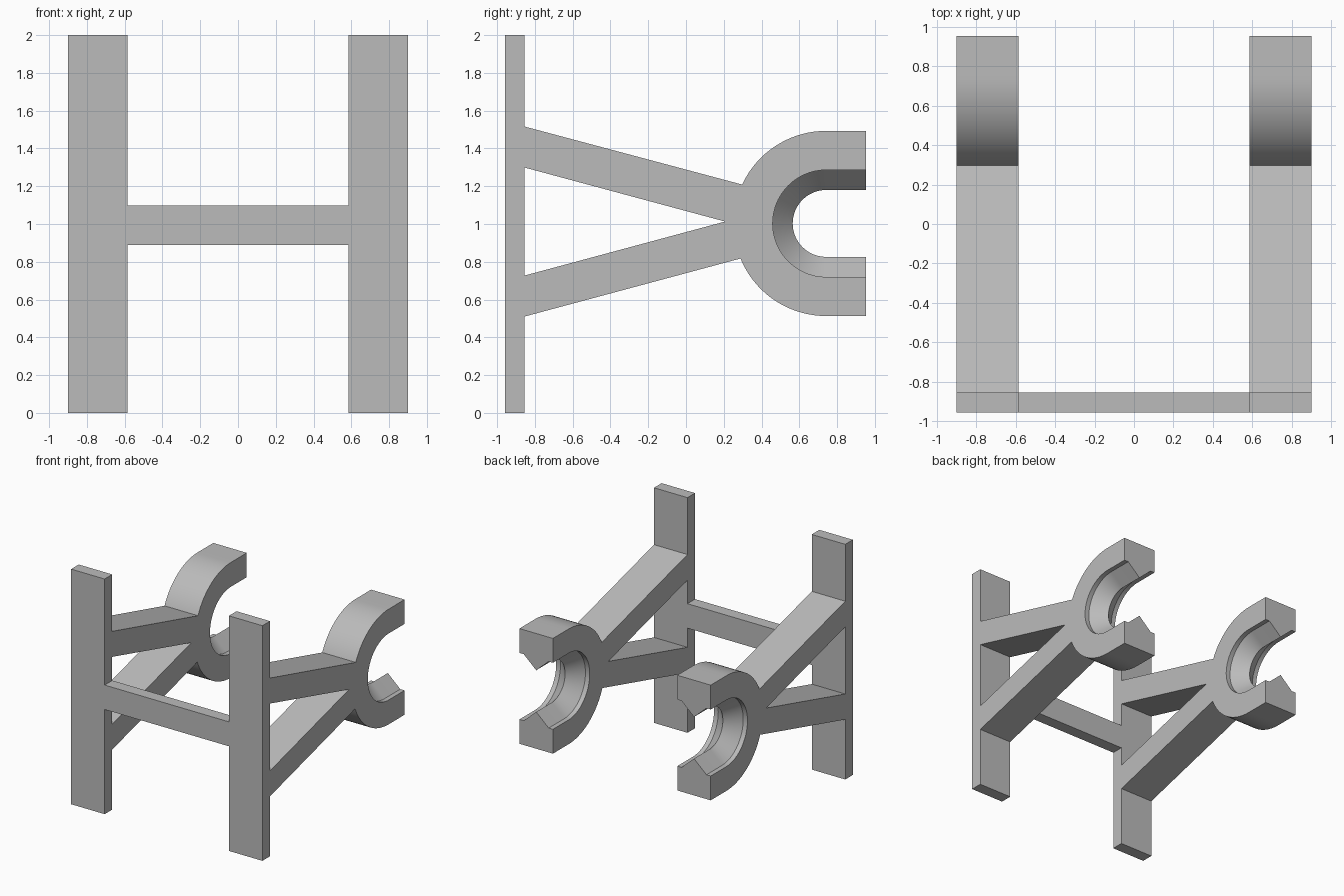
import bpy
import bmesh
from math import pi, sin, cos, asin, radians

cube = bpy.data.objects.get("Cube")
if cube:
    bpy.data.objects.remove(cube, do_unlink=True)

grey = bpy.data.materials.new("plain grey")
grey.use_nodes = True
grey.diffuse_color = (0.5, 0.5, 0.5, 1)
grey.node_tree.nodes["Principled BSDF"].inputs["Base Color"].default_value = (0.5, 0.5, 0.5, 1)

# Shared dimensions
OUT, IN = 0.9, 0.585            # side frame extents in x
MID, HALF = (OUT + IN) / 2, (OUT - IN) / 2
FRONT, PLATE_BACK, BACK = -0.957, -0.855, 0.953
HY, HZ = 0.742, 1.003           # hook centre
R_OUT, R_IN, R_RIDGE = 0.49, 0.283, 0.177
RIM = 0.04                      # flat rim beside the ridge
AZ = 1.013                      # middle height of the arms


def finish(name, bm):
    bmesh.ops.recalc_face_normals(bm, faces=bm.faces)
    mesh = bpy.data.meshes.new(name)
    bm.to_mesh(mesh)
    bm.free()
    mesh.materials.append(grey)
    obj = bpy.data.objects.new(name, mesh)
    bpy.context.collection.objects.link(obj)
    return obj


def prism(name, outline, x0, x1):
    """Extrude a (y, z) outline from x0 to x1."""
    bm = bmesh.new()
    face = bm.faces.new([bm.verts.new((x0, y, z)) for y, z in outline])
    ext = bmesh.ops.extrude_face_region(bm, geom=[face])
    moved = [v for v in ext["geom"] if isinstance(v, bmesh.types.BMVert)]
    bmesh.ops.translate(bm, verts=moved, vec=(x1 - x0, 0, 0))
    return finish(name, bm)


def slab(name, x0, x1, z0, z1):
    outline = [(FRONT, z0), (PLATE_BACK, z0), (PLATE_BACK, z1), (FRONT, z1)]
    return prism(name, outline, x0, x1)


def hook(name, cx):
    """Sweep a ridged section along a U-shaped path opening to the back."""
    section = [(-HALF, R_OUT), (HALF, R_OUT), (HALF, R_IN), (HALF - RIM, R_IN),
               (0, R_RIDGE), (RIM - HALF, R_IN), (-HALF, R_IN)]
    steps = 48
    path = [(BACK, 0, 1)]
    for i in range(steps + 1):
        a = pi / 2 + pi * i / steps
        path.append((HY, cos(a), sin(a)))
    path.append((BACK, 0, -1))
    bm = bmesh.new()
    rings = [[bm.verts.new((cx + x, y + r * dy, HZ + r * dz)) for x, r in section]
             for y, dy, dz in path]
    n = len(section)
    for a, b in zip(rings, rings[1:]):
        for i in range(n):
            j = (i + 1) % n
            bm.faces.new((a[i], a[j], b[j], b[i]))
    bm.faces.new(rings[0])
    bm.faces.new(rings[-1])
    obj = finish(name, bm)
    bpy.ops.object.select_all(action="DESELECT")
    obj.select_set(True)
    bpy.context.view_layer.objects.active = obj
    bpy.ops.object.shade_smooth_by_angle(angle=radians(30))
    return obj


def arm_outline():
    """V-shaped pair of arms whose tip follows the hook's outer curve."""
    r = R_OUT - 0.003
    top, low = asin((1.208 - HZ) / r), asin((0.818 - HZ) / r)
    arc = []
    for i in range(17):
        a = top + (low - top) * i / 16
        arc.append((HY - r * cos(a), HZ + r * sin(a)))
    return ([(PLATE_BACK, AZ + 0.503)] + arc +
            [(PLATE_BACK, AZ - 0.503), (PLATE_BACK, AZ - 0.286),
             (0.207, AZ), (PLATE_BACK, AZ + 0.286)])


# Two side frames: upright, arms and hook
for side, s in (("left", 1), ("right", -1)):
    x0, x1 = sorted((s * IN, s * OUT))
    slab(side + "_upright", x0, x1, 0, 2)
    prism(side + "_arms", arm_outline(), x0, x1)
    hook(side + "_hook", s * MID)

# Crossbar joining the uprights
slab("crossbar", -IN, IN, 0.89, 1.098)
